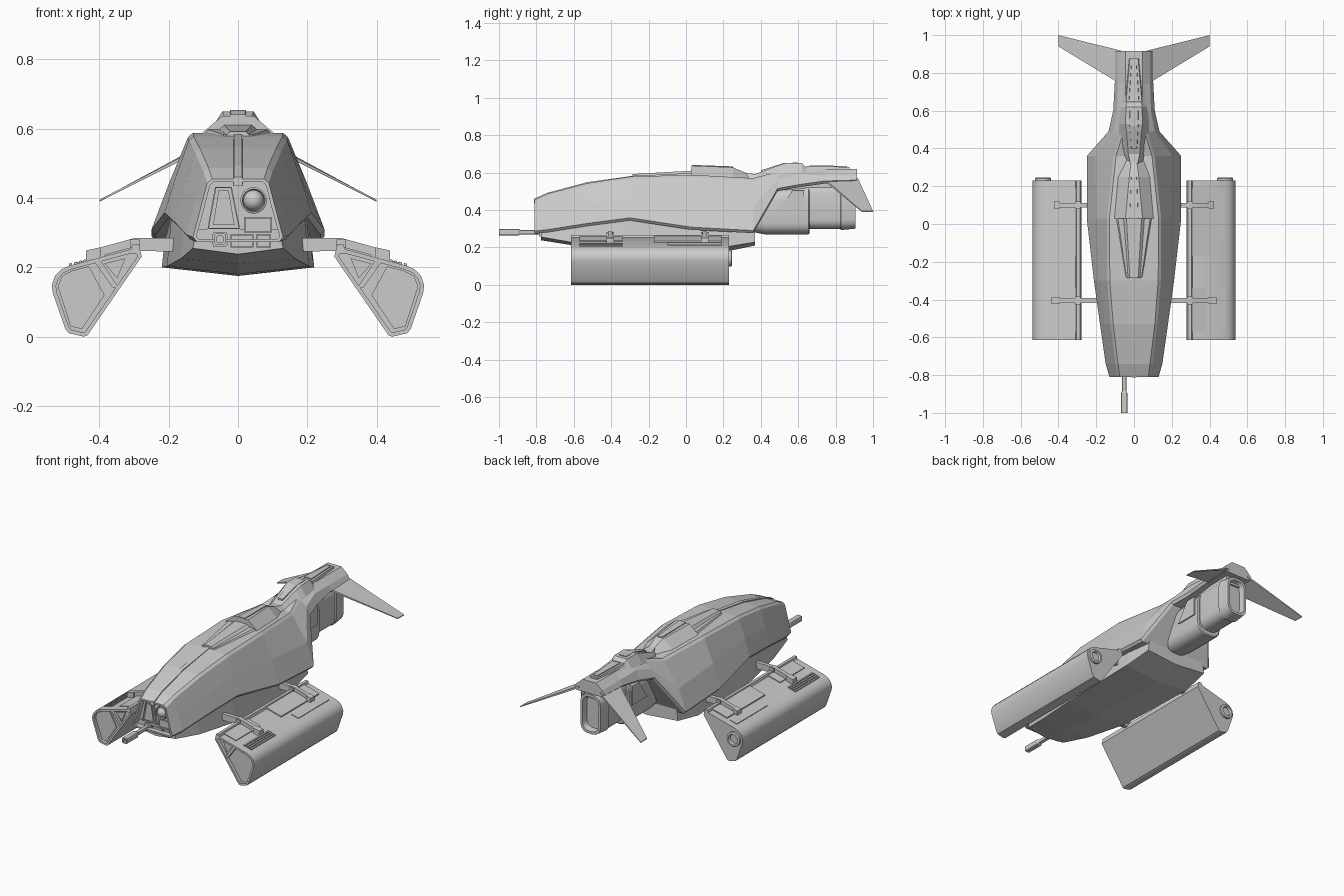
import bpy, bmesh
from math import cos, sin, pi
from mathutils import Matrix


def loft(name, rings, mirror=False, inset=None, smooth=False):
    """Skin matching rings of (x, y, z) points and cap both ends."""
    bm = bmesh.new()
    vs = [[bm.verts.new(p) for p in r] for r in rings]
    n = len(rings[0])
    for a, b in zip(vs, vs[1:]):
        for i in range(n):
            j = (i + 1) % n
            bm.faces.new((a[i], a[j], b[j], b[i]))
    first = bm.faces.new(vs[0])
    bm.faces.new(vs[-1][::-1])
    bmesh.ops.recalc_face_normals(bm, faces=bm.faces)
    if inset:  # recess the first cap
        bmesh.ops.inset_region(bm, faces=[first], thickness=inset[0])
        r = bmesh.ops.extrude_discrete_faces(bm, faces=[first])
        bmesh.ops.translate(bm, verts=r["faces"][0].verts, vec=(0, inset[1], 0))
    return finish(name, bm, mirror, smooth)


def finish(name, bm, mirror=False, smooth=False):
    me = bpy.data.meshes.new(name)
    bm.to_mesh(me)
    bm.free()
    ob = bpy.data.objects.new(name, me)
    bpy.context.collection.objects.link(ob)
    if mirror:
        ob.modifiers.new("mirror", "MIRROR").use_mirror_merge = False
    if smooth:
        bpy.ops.object.select_all(action="DESELECT")
        ob.select_set(True)
        bpy.context.view_layer.objects.active = ob
        bpy.ops.object.shade_smooth_by_angle()
    return ob


def prism(name, poly, y0, y1, **kw):
    """Front-view outline (x, z) extruded along y."""
    return loft(name, [[(x, y, z) for x, z in poly] for y in (y0, y1)], **kw)


def box(name, x0, x1, y0, y1, z0, z1, **kw):
    return prism(name, [(x0, z0), (x1, z0), (x1, z1), (x0, z1)], y0, y1, **kw)


def both(half, y):
    """Close a right-hand half section across x = 0."""
    return [(x, y, z) for x, z in half] + [(-x, y, z) for x, z in half[::-1]]


def rounded(y, hw, z0, z1, r, x=0, n=5):
    ring = []
    for k, (cx, cz) in enumerate([(hw - r, z1 - r), (r - hw, z1 - r), (r - hw, z0 + r), (hw - r, z0 + r)]):
        for i in range(n):
            a = k * pi / 2 + i * pi / 2 / (n - 1)
            ring.append((x + cx + r * cos(a), y, cz + r * sin(a)))
    return ring


def disc(y, r, x, z, n=24):
    return [(x + r * cos(2 * pi * i / n), y, z + r * sin(2 * pi * i / n)) for i in range(n)]


# Faceted upper shell: y, top half-width, top z, mid x, mid z, edge x, edge z
shell = [(-.81, .075, .455, .108, .37, .13, .287), (-.74, .085, .487, .122, .39, .15, .295),
         (-.53, .11, .543, .155, .43, .18, .328), (-.30, .128, .578, .18, .46, .212, .358),
         (.03, .13, .588, .20, .44, .25, .308), (.36, .095, .57, .205, .42, .25, .29),
         (.49, .055, .605, .11, .56, .135, .515), (.60, .045, .62, .09, .59, .11, .535),
         (.74, .045, .62, .085, .585, .102, .555), (.915, .045, .62, .085, .585, .1, .56)]
loft("upper_shell", [both([(t, tz), (t + .014, tz - .012), (mx, mz), (ex, ez), (ex - .012, ez - .014)], y)
                     for y, t, tz, mx, mz, ex, ez in shell], inset=(.01, .04))

# Lower hull with shallow keel
lower = [(-.775, .12, .31, .13, .255, .238), (-.60, .155, .33, .165, .225, .21), (-.33, .19, .37, .205, .203, .18),
         (.20, .205, .33, .22, .2, .175), (.37, .195, .31, .205, .228, .21)]
loft("lower_hull", [[(-c, y, cz), (-t, y, tz), (t, y, tz), (c, y, cz), (0, y, k)]
                    for y, t, tz, c, cz, k in lower])


# Spine: raised strip and stepped covers along the back (y, top hw, top z, base hw, base z)
def spine(name, rows):
    return loft(name, [both([(t, z), (b, bz)], y) for y, t, z, b, bz in rows])


spine("spine_strip", [(y, .012, z + .005, .014, z - .02) for y, z in
                      [(-.812, .455), (-.74, .487), (-.53, .543), (-.27, .58)]])
spine("spine_front_cover", [(-.285, .022, .592, .045, .57), (.03, .04, .61, .075, .58)])
spine("spine_front_base", [(-.28, .04, .583, .05, .57), (.03, .085, .597, .11, .57)])
spine("spine_mid_cover", [(.03, .045, .637, .115, .578), (.25, .025, .628, .09, .57), (.37, .01, .578, .07, .54)])
spine("spine_mid_ridge", [(.032, .022, .641, .025, .62), (.25, .014, .633, .018, .61)])
spine("tail_hump", [(.25, .004, .605, .01, .56), (.37, .03, .592, .075, .55), (.49, .04, .637, .08, .585),
                    (.53, .045, .65, .08, .595), (.62, .042, .65, .07, .6), (.645, .04, .625, .06, .6)])
spine("tail_hump_plate", [(.40, .014, .612, .018, .57), (.52, .022, .65, .03, .62), (.60, .022, .654, .03, .63)])
spine("tail_top_panel", [(.645, .042, .634, .05, .61), (.875, .022, .63, .028, .61)])
spine("tail_top_ridge", [(.66, .025, .639, .03, .62), (.86, .012, .635, .016, .62)])

# Drooping tail fins
loft("tail_fin", [[(.07, .74, .567), (.07, .918, .572), (.07, .918, .56), (.07, .74, .555)],
                  [(.4, .94, .395), (.4, 1.0, .394), (.4, 1.0, .389), (.4, .94, .39)]], mirror=True)

# Engine under the tail
loft("engine_body", [rounded(y, hw, z0, z1, r) for y, hw, z0, z1, r in
                     [(.34, .07, .285, .45, .05), (.42, .08, .27, .51, .06), (.655, .08, .27, .53, .06),
                      (.66, .074, .276, .525, .056)]], smooth=True)
loft("engine_nozzle", [rounded(y, hw, z0, z1, r) for y, hw, z0, z1, r in
                       [(.64, .066, .298, .54, .05), (.825, .066, .298, .54, .05), (.83, .072, .293, .545, .055),
                        (.905, .066, .3, .535, .05), (.905, .052, .315, .52, .04), (.87, .046, .322, .512, .036)]],
     smooth=True)
loft("engine_mount", [[(x, .49, .39), (x, .63, .39), (x, .63, .505), (x, .57, .505)] for x in (-.087, .087)])
box("tail_pylon", -.055, .055, .50, .88, .50, .58)

# Nose equipment sitting in the recess
F = -.77
prism("nose_left_panel", [(-.066, .432), (-.018, .432), (.006, .31), (-.088, .31)], F - .012, F + .02, inset=(.005, .005))
prism("nose_left_window", [(-.056, .422), (-.027, .422), (-.01, .322), (-.072, .322)], F - .016, F)
box("nose_lower_panel", .018, .098, F - .01, F + .02, .30, .345, inset=(.005, .005))
box("chin_panel", -.022, .044, F - .015, F + .02, .257, .296, inset=(.005, .005))
box("chin_panel_right", .053, .095, F - .015, F + .02, .257, .296, inset=(.005, .005))
loft("sensor_ring", [disc(y, r, .045, .393) for y, r in
                     [(F + .02, .038), (F - .022, .038), (F - .024, .033), (F - .012, .03)]], smooth=True)
bm = bmesh.new()
bmesh.ops.create_uvsphere(bm, u_segments=20, v_segments=10, radius=.03,
                          matrix=Matrix.Translation((.045, F - .008, .393)))
finish("sensor_lens", bm, smooth=True)

# Chin gun
loft("gun", [rounded(y, h, .281 - h, .281 + h, h * .45, x=-.052, n=3) for y, h in
             [(-.90, .011), (-.70, .011)]])
loft("gun_muzzle", [rounded(y, h, .281 - h, .281 + h, h * .45, x=-.052, n=3) for y, h in
                    [(-.97, .009), (-1.0, .009), (-1.0, .017), (-.895, .017), (-.885, .011)]])
loft("gun_mount", [rounded(y, .022, .258, .302, .009, x=-.052, n=3) for y in (-.785, -.72)])

# Side pods
pod = [(.277, .232), (.285, .248), (.31, .252), (.485, .205), (.51, .194), (.528, .175), (.537, .148),
       (.534, .125), (.498, .022), (.488, .01), (.445, 0), (.434, .004)]
prism("pod", pod, -.615, .23, mirror=True, inset=(.012, .02), smooth=True)
prism("pod_front_divider", [(.40, .226), (.418, .221), (.362, .142), (.345, .142)], -.613, -.59, mirror=True)
prism("pod_front_panel", [(.325, .226), (.385, .211), (.348, .168)], -.603, -.59, mirror=True)
prism("pod_lower_panel", [(.43, .203), (.48, .19), (.508, .175), (.52, .145), (.483, .03), (.45, .022), (.385, .12)],
      -.601, -.59, mirror=True)
loft("pod_thruster", [disc(y, r, .482, .142) for y, r in
                      [(.2, .043), (.242, .043), (.245, .038), (.245, .03), (.232, .026)]], mirror=True, smooth=True)


# Plates and vents lying on the sloped pod top
def pod_plate(name, x0, x1, y0, y1, h):
    z = lambda x: .252 - .2686 * (x - .31)
    prism(name, [(x0, z(x0) - .01), (x1, z(x1) - .01), (x1, z(x1) + h), (x0, z(x0) + h)], y0, y1, mirror=True)


prism("pod_inner_rail", [(.279, .236), (.286, .266), (.304, .266), (.312, .24)], -.615, .23, mirror=True)
pod_plate("pod_top_plate", .306, .405, -.17, .19, .007)
pod_plate("pod_front_plate", .306, .385, -.57, -.34, .005)
for i in range(4):
    pod_plate("pod_vent_slat", .437 + i * .014, .445 + i * .014, -.57, -.34, .006)
pod_plate("pod_rear_hatch", .425, .47, -.1, .19, .004)

# Struts joining hull and pods
for y, reach in ((.10, .415), (-.405, .43)):
    prism("strut", [(.18, .245), (.18, .284), (.30, .284), (.38, .262), (reach, .248), (reach, .215), (.375, .235),
                    (.30, .248)], y - .012, y + .012, mirror=True)
    prism("strut_clamp", [(.395, .258), (reach + .008, .249), (reach + .008, .215), (.395, .22)],
          y - .019, y + .019, mirror=True)
    box("strut_knuckle", .284, .31, y - .02, y + .02, .24, .281, mirror=True)
